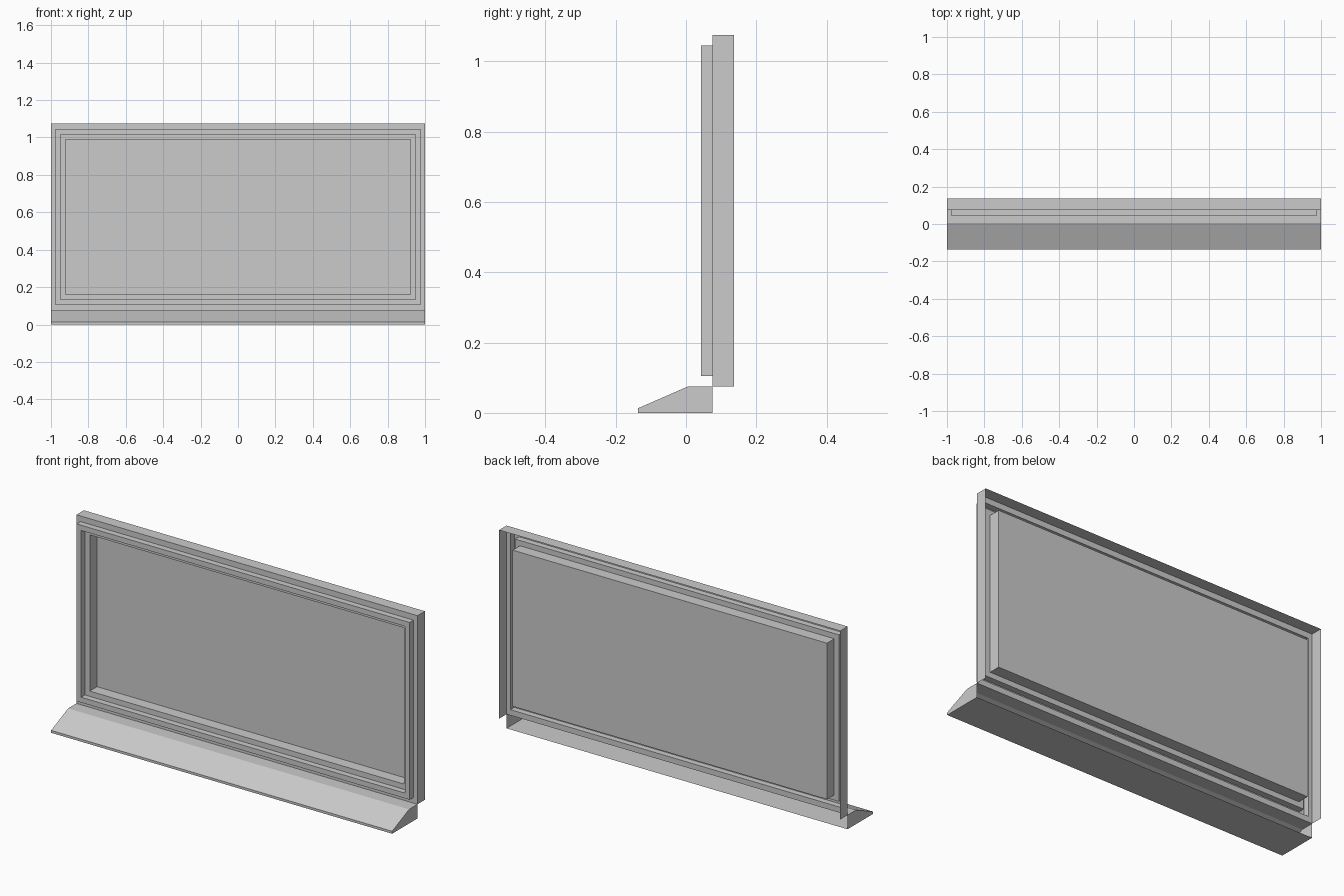
import bpy, bmesh

if "Cube" in bpy.data.objects:
    bpy.data.objects.remove(bpy.data.objects["Cube"])

def make_object(name, bm):
    mesh = bpy.data.meshes.new(name)
    bm.to_mesh(mesh)
    bm.free()
    obj = bpy.data.objects.new(name, mesh)
    bpy.context.collection.objects.link(obj)
    return obj

CENTRE_Z = 0.575
BACK, MID, FRONT = 0.137, 0.075, 0.043

def ring(bm, half_x, half_z, y):
    """Rectangle of vertices, counter-clockwise seen from the front."""
    return [bm.verts.new((sx * half_x, y, CENTRE_Z + sz * half_z))
            for sx, sz in ((-1, -1), (1, -1), (1, 1), (-1, 1))]

def stepped_shell(name, steps, skip_bottom=False):
    """Open shell running through a list of (half_x, half_z, y) rectangles."""
    bm = bmesh.new()
    rings = [ring(bm, *s) for s in steps]
    for n, (a, b) in enumerate(zip(rings, rings[1:])):
        for i in range(4):
            if skip_bottom and n == 0 and i == 0:
                continue
            j = (i + 1) % 4
            bm.faces.new((a[i], a[j], b[j], b[i]))
    loose = [v for v in bm.verts if not v.link_faces]
    bmesh.ops.delete(bm, geom=loose, context='VERTS')
    return make_object(name, bm)

# Outer frame: top and side walls, then front flange (underside open)
outer = (1.0, 0.5, MID)
lip = (0.977, 0.47, MID)
stepped_shell("outer_frame", [(1.0, 0.5, BACK), outer, lip], skip_bottom=True)

# Raised bead in front of the frame
stepped_shell("raised_bead", [lip, (0.977, 0.47, FRONT),
                              (0.95, 0.442, FRONT), (0.95, 0.442, MID)])

# Inner sash stepping back to the pane
stepped_shell("inner_sash", [(0.95, 0.442, MID), (0.922, 0.414, MID),
                             (0.922, 0.414, BACK - 0.001)])

# Pane
bm = bmesh.new()
bm.faces.new(ring(bm, 0.922, 0.414, BACK - 0.001))
make_object("pane", bm)

# Sloping sill, open at the back
profile = [(0.075, 0.075), (0.005, 0.075), (-0.137, 0.013),
           (-0.137, 0.0), (0.075, 0.0)]
bm = bmesh.new()
left, right = ([bm.verts.new((x, y, z)) for y, z in profile] for x in (-1, 1))
for i in range(len(profile) - 1):
    bm.faces.new((left[i], left[i + 1], right[i + 1], right[i]))
bm.faces.new(left[::-1])
bm.faces.new(right)
bmesh.ops.recalc_face_normals(bm, faces=bm.faces)
make_object("sill", bm)
